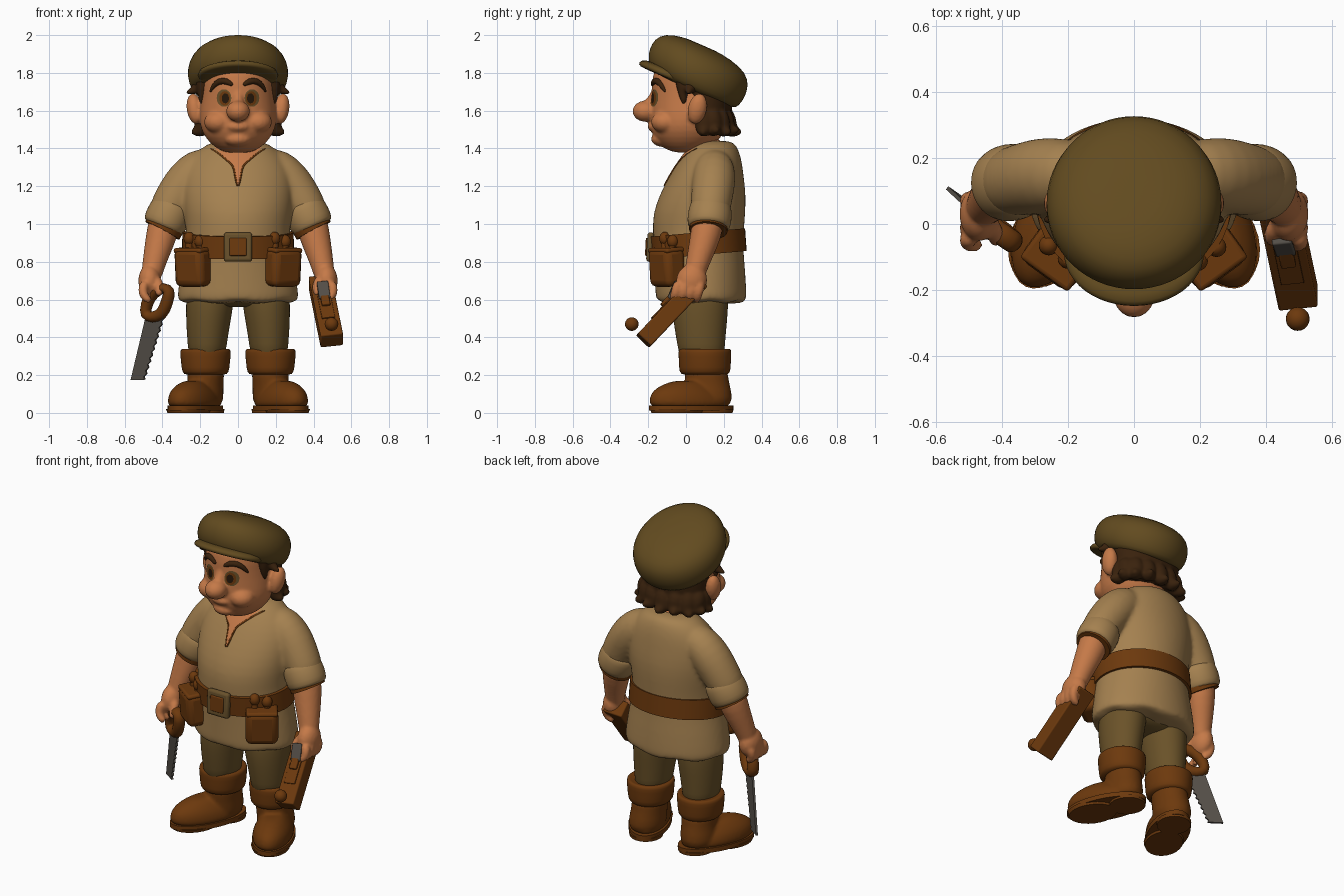
import bpy, bmesh, math
from mathutils import Vector, Matrix
from mathutils.bvhtree import BVHTree

if "Cube" in bpy.data.objects:
    bpy.data.objects.remove(bpy.data.objects["Cube"])

def mat(name, r, g, b):
    m = bpy.data.materials.new(name)
    m.diffuse_color = (r, g, b, 1)
    m.use_nodes = True
    m.node_tree.nodes["Principled BSDF"].inputs["Base Color"].default_value = m.diffuse_color
    return m

TUNIC = mat("linen", .375, .220, .080)
SKIN = mat("skin", .56, .193, .065)
LEATHER = mat("leather", .152, .041, .004)
CAP = mat("olive_felt", .122, .070, .014)
PANTS = mat("trouser_cloth", .145, .085, .022)
HAIR = mat("dark_hair", .042, .016, .004)
STEEL = mat("steel", .088, .077, .064)
BRASS = mat("old_brass", .14, .082, .024)
EYE = mat("eye_dark", .02, .009, .003)

def finish(name, bm, m, sub=0, bevel=0):
    bmesh.ops.recalc_face_normals(bm, faces=bm.faces)
    me = bpy.data.meshes.new(name)
    bm.to_mesh(me)
    bm.free()
    me.materials.append(m)
    me.shade_smooth()
    if not sub:
        me.set_sharp_from_angle(angle=math.radians(40))
    ob = bpy.data.objects.new(name, me)
    bpy.context.collection.objects.link(ob)
    if bevel:
        b = ob.modifiers.new("bevel", 'BEVEL')
        b.width, b.segments = bevel, 3
    if sub:
        ob.modifiers.new("smooth", 'SUBSURF').levels = sub
        ob.modifiers["smooth"].render_levels = sub
    return ob

def fuse(name, obs, m, voxel=.011, smooth=5):
    """Merge overlapping solids into one softly blended skin."""
    bpy.context.view_layer.update()
    dg, bm = bpy.context.evaluated_depsgraph_get(), bmesh.new()
    for o in obs:
        bm.from_mesh(o.evaluated_get(dg).data)
    for o in obs:
        bpy.data.objects.remove(o)
    ob = finish(name, bm, m, 0)
    r = ob.modifiers.new("merge", 'REMESH')
    r.mode, r.voxel_size, r.use_smooth_shade = 'VOXEL', voxel, True
    s = ob.modifiers.new("blend", 'SMOOTH')
    s.factor, s.iterations = .5, smooth
    return ob

def skin(name, rings, m, sub=1, closed=False):
    bm = bmesh.new()
    vs = [[bm.verts.new(p) for p in r] for r in rings]
    n = len(vs[0])
    for a, b in list(zip(vs, vs[1:])) + ([(vs[-1], vs[0])] if closed else []):
        for i in range(n):
            bm.faces.new((a[i], a[(i+1) % n], b[(i+1) % n], b[i]))
    for r in () if closed else (vs[0], vs[-1]):
        c = bm.verts.new(sum((v.co for v in r), Vector()) / n)
        for i in range(n):
            bm.faces.new((r[i], r[(i+1) % n], c))
    return finish(name, bm, m, sub)

def loft(name, secs, m, frame=Matrix(), sub=1, n=24, wave=0):
    """Stack of ellipses (x, y, z, rx, ry); wave ripples the first one."""
    rings = [[frame @ Vector((x + rx*math.cos(t), y + ry*math.sin(t),
              z + (wave*math.sin(7*t) if k == 0 else 0)))
              for t in (2*math.pi*i/n for i in range(n))]
             for k, (x, y, z, rx, ry) in enumerate(secs)]
    return skin(name, rings, m, sub)

def tube(name, pts, m, ref=(0, 1, 0), closed=False, n=12, sub=1):
    """Round tube along (x, y, z, radius) points."""
    P = [Vector(p[:3]) for p in pts]
    k, rings = len(P), []
    for i in range(k):
        a = P[i-1] if i or closed else P[0]
        b = P[(i+1) % k] if i < k-1 or closed else P[-1]
        u = (b-a).cross(Vector(ref)).normalized()
        v = (b-a).cross(u).normalized()
        rings.append([P[i] + pts[i][3]*(u*math.cos(t) + v*math.sin(t))
                      for t in (2*math.pi*j/n for j in range(n))])
    return skin(name, rings, m, sub, closed)

def ball(name, loc, r, m, rot=Matrix()):
    bm = bmesh.new()
    bmesh.ops.create_uvsphere(bm, u_segments=20, v_segments=12, radius=1,
        matrix=Matrix.Translation(loc) @ rot @ Matrix.Diagonal((*r, 1)))
    return finish(name, bm, m, 0)

def box(name, size, frame, m, bevel=.01):
    bm = bmesh.new()
    bmesh.ops.create_cube(bm, size=1, matrix=frame @ Matrix.Diagonal((*size, 1)))
    return finish(name, bm, m, 0, bevel)

def tree(ob):
    bpy.context.view_layer.update()
    return BVHTree.FromObject(ob, bpy.context.evaluated_depsgraph_get())

def on(bvh, x, z, off):
    hit = bvh.ray_cast(Vector((x, -2, z)), Vector((0, 1, 0)))[0]
    return Vector((x, (hit.y if hit else 0) - off, z))

def patch(name, bvh, cx, rows, m, off):
    """Thin plate of (z, half width) rows laid on the front of a surface."""
    bm = bmesh.new()
    g = [[bm.verts.new(on(bvh, cx + w*(j/3 - 1), z, off)) for j in range(7)] for z, w in rows]
    for a, b in zip(g, g[1:]):
        for j in range(6):
            bm.faces.new((a[j], a[j+1], b[j+1], b[j]))
    return finish(name, bm, m)

def oval(z, rx, rz):
    return [(z + rz*math.cos(t), rx*math.sin(t) + .001) for t in (math.pi*i/10 for i in range(11))]

def rot(deg, axis):
    return Matrix.Rotation(math.radians(deg), 4, axis)

def flip(s, pts):
    return [(s*p[0], *p[1:]) for p in pts]

# tunic body with rippled hem, blended into the sleeves; hips inside it
parts = [loft("body", [(0, .08, .582, .322, .24), (0, .08, .61, .324, .242), (0, .075, .75, .304, .24),
    (0, .065, .88, .278, .237), (0, .065, .97, .275, .242), (0, .07, 1.06, .288, .245),
    (0, .09, 1.16, .297, .228), (0, .11, 1.26, .29, .195), (0, .13, 1.34, .255, .165),
    (0, .145, 1.405, .195, .13), (0, .15, 1.44, .13, .098)], TUNIC, n=36, wave=.01)]
for s in (1, -1):
    parts.append(tube("sleeve", flip(s, [(.13, .15, 1.33, .08), (.2, .15, 1.30, .11), (.265, .148, 1.235, .117),
        (.315, .14, 1.165, .113), (.36, .13, 1.09, .108), (.385, .125, 1.03, .10)]), TUNIC, n=20))
tunic = fuse("tunic", parts, TUNIC, .012, 8)
loft("hips", [(0, .075, .56, .2, .12), (0, .075, .62, .26, .18), (0, .075, .7, .25, .18)], PANTS)

# open neckline with trim
tv = tree(tunic)
patch("neck_opening", tv, 0, [(1.405, .125), (1.37, .09), (1.335, .05), (1.31, .022), (1.26, .016), (1.21, .004)], SKIN, .005)
for s in (1, -1):
    tube("neck_trim", [(*on(tv, s*x, z, .002), .006) for x, z in
         ((.145, 1.40), (.09, 1.365), (.05, 1.33), (.022, 1.305), (.017, 1.26), (.003, 1.2))], LEATHER, n=6)

# belt and buckle
tilt = Matrix.Translation((0, .065, .895)) @ rot(5, 'X')
loft("belt", [(0, 0, -.06, .27, .23), (0, 0, -.06, .298, .252), (0, 0, .06, .294, .254), (0, 0, .06, .27, .23)],
     LEATHER, tilt, 0, 48)
bf = Matrix.Translation((0, -.19, .878)) @ rot(-3, 'X')
box("buckle", (.15, .035, .155), bf, BRASS, .015)
box("buckle_centre", (.09, .014, .095), bf @ Matrix.Translation((0, -.018, 0)), LEATHER, .006)

# head with nose, cheeks, chin and ears blended in
head = [loft("skull", [(0, 0, 1.378, .06, .05), (0, .0, 1.392, .10, .105), (0, .005, 1.43, .153, .158),
    (0, .01, 1.49, .194, .198), (0, .015, 1.55, .206, .205), (0, .02, 1.62, .20, .205),
    (0, .025, 1.70, .192, .208), (0, .03, 1.79, .195, .21), (0, .04, 1.87, .17, .18)], SKIN, n=32),
    ball("nose", (0, -.215, 1.597), (.063, .068, .056), SKIN),
    ball("upper_lip", (0, -.14, 1.515), (.075, .064, .035), SKIN),
    ball("chin", (0, -.12, 1.45), (.075, .065, .042), SKIN),
    tube("nose_bridge", [(0, -.155, 1.71, .025), (0, -.172, 1.66, .03), (0, -.205, 1.61, .042)], SKIN, (1, 0, 0))]
for s in (1, -1):
    head.append(ball("cheek", (s*.105, -.11, 1.54), (.075, .075, .06), SKIN))
    head.append(ball("ear", (s*.23, .06, 1.61), (.042, .05, .083), SKIN, rot(s*8, 'Y') @ rot(-12, 'X')))
head = fuse("head", head, SKIN, .009, 4)
loft("neck", [(0, .1, 1.32, .12, .1), (0, .09, 1.46, .12, .11)], SKIN)
hv = tree(head)
for s in (1, -1):
    patch("eye_rim", hv, s*.074, oval(1.667, .038, .046), BRASS, .003)
    patch("iris", hv, s*.07, oval(1.665, .028, .038), LEATHER, .005)
    patch("pupil", hv, s*.067, oval(1.665, .018, .026), EYE, .007)
    tube("eyebrow", [(*on(hv, s*x, z, .002), r) for x, z, r in
         ((.028, 1.735, .010), (.06, 1.758, .02), (.10, 1.758, .02), (.13, 1.732, .015), (.147, 1.70, .007))], HAIR, n=8)

# hair: back shell, flared ends, sideburns and temple flicks
parts = [loft("shell", [(0, .12, 1.475, .15, .09), (0, .115, 1.53, .195, .12), (0, .105, 1.62, .21, .14),
    (0, .10, 1.72, .216, .165), (0, .08, 1.80, .20, .16)], HAIR)]
for i in range(9):
    t = math.pi*(-.05 + 1.1*i/8)
    c, k = math.cos(t), math.sin(t)
    parts.append(tube("curl", [(.175*c, .11 + .09*k, 1.60, .05), (.185*c, .115 + .105*k, 1.53, .058),
        (.205*c, .115 + .13*k, 1.483, .044), (.25*c, .115 + .18*k, 1.487 + .015*(i % 2), .014)], HAIR, (-k, c, 0), n=10))
for s in (1, -1):
    parts.append(tube("sideburn", flip(s, [(.185, -.02, 1.80, .045), (.187, -.02, 1.72, .034), (.193, -.01, 1.635, .014)]), HAIR))
    parts.append(tube("flick", flip(s, [(.185, .03, 1.76, .05), (.225, .02, 1.705, .028), (.275, .01, 1.695, .01)]), HAIR))
fuse("hair", parts, HAIR, .009, 4)

# slouched cap with brim
cf = Matrix.Translation((0, .038, 1.728)) @ rot(-23.5, 'X')
loft("cap", [(0, .02, -.02, .19, .20), (0, .012, -.02, .235, .24), (0, -.002, .03, .264, .275), (0, -.010, .09, .27, .284),
    (0, -.016, .15, .25, .272), (0, -.03, .196, .198, .22), (0, -.045, .22, .10, .11)], CAP, cf, n=32)
loft("cap_brim", [(0, -.14, -.016, .19, .15), (0, -.14, -.01, .215, .175), (0, -.14, .018, .215, .175), (0, -.12, .036, .18, .14)], CAP, cf)

for s in (1, -1):
    side = "left" if s > 0 else "right"
    X = lambda pts: flip(s, pts)
    # rolled cuff
    tube(side + "_cuff", X([(.335, .133, 1.11, .095), (.343, .131, 1.095, .112), (.371, .126, 1.04, .12),
         (.394, .12, .99, .115), (.401, .119, .975, .10)]), TUNIC, n=20)
    tube(side + "_cuff_lining", X([(.385, .12, .995, .103), (.401, .118, .965, .102)]), LEATHER, n=20, sub=0)
    # forearm, palm, curled fingers and thumb in one skin
    parts = [tube("forearm", X([(.385, .12, 1.03, .088), (.405, .105, .94, .084), (.432, .075, .84, .07),
             (.45, .055, .77, .06), (.46, .04, .71, .055)]), SKIN, n=16),
             ball("palm", (s*.468, .03, .70), (.06, .082, .088), SKIN, rot(-15, 'X')),
             tube("thumb", X([(.435, .0, .71, .03), (.413, -.035, .67, .028), (.42, -.055, .62, .02)]), SKIN, n=10)]
    for i in range(4):
        y = .08 - .04*i
        parts.append(tube("finger", X([(.493, y, .69, .028), (.508, y - .012, .65, .028),
             (.495, y - .022, .61, .026), (.462, y - .026, .592, .018)]), SKIN, n=10))
    fuse(side + "_arm", parts, SKIN, .009, 4)
    # trouser leg
    loft(side + "_leg", X([(.165, .085, .28, .095, .12), (.163, .08, .36, .104, .126), (.158, .075, .48, .118, .143),
         (.15, .075, .57, .126, .15), (.144, .075, .66, .13, .15)]), PANTS)
    # boot
    loft(side + "_boot_top", X([(.172, .1, .20, .105, .115), (.172, .1, .212, .126, .138), (.172, .1, .27, .13, .138),
         (.172, .1, .325, .138, .143), (.172, .1, .343, .128, .135), (.172, .1, .33, .1, .11)]), LEATHER)
    ff = Matrix.Translation((s*.226, .028, 0)) @ rot(s*25, 'Z')
    foot = [loft("ankle", X([(.18, .125, .03, .105, .125), (.176, .12, .12, .10, .122), (.172, .11, .17, .095, .115),
            (.17, .105, .24, .105, .12)]), LEATHER),
            loft("foot", [(0, -.005, .025, .115, .232), (0, -.01, .06, .116, .232), (0, -.025, .10, .108, .21),
            (0, -.035, .135, .085, .165), (0, -.015, .17, .05, .10)], LEATHER, ff)]
    fuse(side + "_boot", foot, LEATHER, .01, 5)
    loft(side + "_sole", [(0, 0, .012, .118, .24), (0, 0, .04, .118, .24)], LEATHER, ff, 0, 32)
    loft(side + "_heel", [(0, .13, 0, .095, .103), (0, .13, .02, .098, .106)], LEATHER, ff, 0)
    loft(side + "_tread", [(0, -.085, 0, .105, .14), (0, -.085, .02, .112, .148)], LEATHER, ff, 0)
    # belt pouch with small tool handles
    pf = Matrix.Translation((s*.234, -.10, .772)) @ rot(s*36, 'Z') @ rot(4, 'X')
    box(side + "_pouch", (.185, .13, .205), pf, LEATHER, .035)
    box(side + "_pouch_rim", (.18, .12, .028), pf @ Matrix.Translation((0, 0, .09)), LEATHER, .013)
    for x, h in ((-.04, .15), (.03, .135)):
        a, b = pf @ Vector((x, .015, .06)), pf @ Vector((x, .025, h))
        tube(side + "_tool_handle", [(*a, .02), (*b, .02)], LEATHER, n=10, sub=0)
        ball(side + "_tool_knob", b, (.03, .03, .035), LEATHER)

# hand saw: toothed blade and looped grip
O, w, d = Vector((-.44, .005, .5)), Vector((.82, -.57, 0)), Vector((-.256, .228, -.94))
nrm = w.cross(d).normalized()
edge = [(.06 - .0008*i - (.012 if i % 2 else 0), .345*i/20) for i in range(21)]
bm = bmesh.new()
f = bm.faces.new([bm.verts.new(O + w*a + d*b - nrm*.006) for a, b in edge + [(-.045, .345), (-.06, -.03), (.05, -.03)]])
ex = bmesh.ops.extrude_face_region(bm, geom=[f])
bmesh.ops.translate(bm, verts=[v for v in ex["geom"] if isinstance(v, bmesh.types.BMVert)], vec=nrm*.012)
finish("saw_blade", bm, STEEL)
loop = [(-.068, -.015), (-.015, -.005), (.04, -.02), (.05, -.085), (.05, -.165), (.0, -.175), (-.06, -.15), (-.082, -.08)]
tube("saw_grip", [(*(O + w*a + d*b), .036) for a, b in loop], LEATHER, nrm, True, 10)

# wood plane: body, iron and knob
ly = Vector((-.065, .305, .32)).normalized()
lx = Vector((1, .1, .1)) - ly*ly.dot(Vector((1, .1, .1)))
lx.normalize()
wf = Matrix.Translation((.465, -.075, .54)) @ Matrix((lx, ly, lx.cross(ly))).transposed().to_4x4()
box("plane_body", (.12, .44, .095), wf, LEATHER, .008)
box("plane_throat", (.07, .2, .008), wf @ Matrix.Translation((0, .0, .05)), LEATHER, .002)
box("plane_iron", (.06, .10, .03), wf @ Matrix.Translation((0, .085, .068)) @ rot(20, 'X'), STEEL, .006)
box("plane_wedge", (.045, .07, .03), wf @ Matrix.Translation((0, .02, .055)), LEATHER, .006)
ball("plane_knob", (.495, -.287, .47), (.036, .036, .036), LEATHER)
